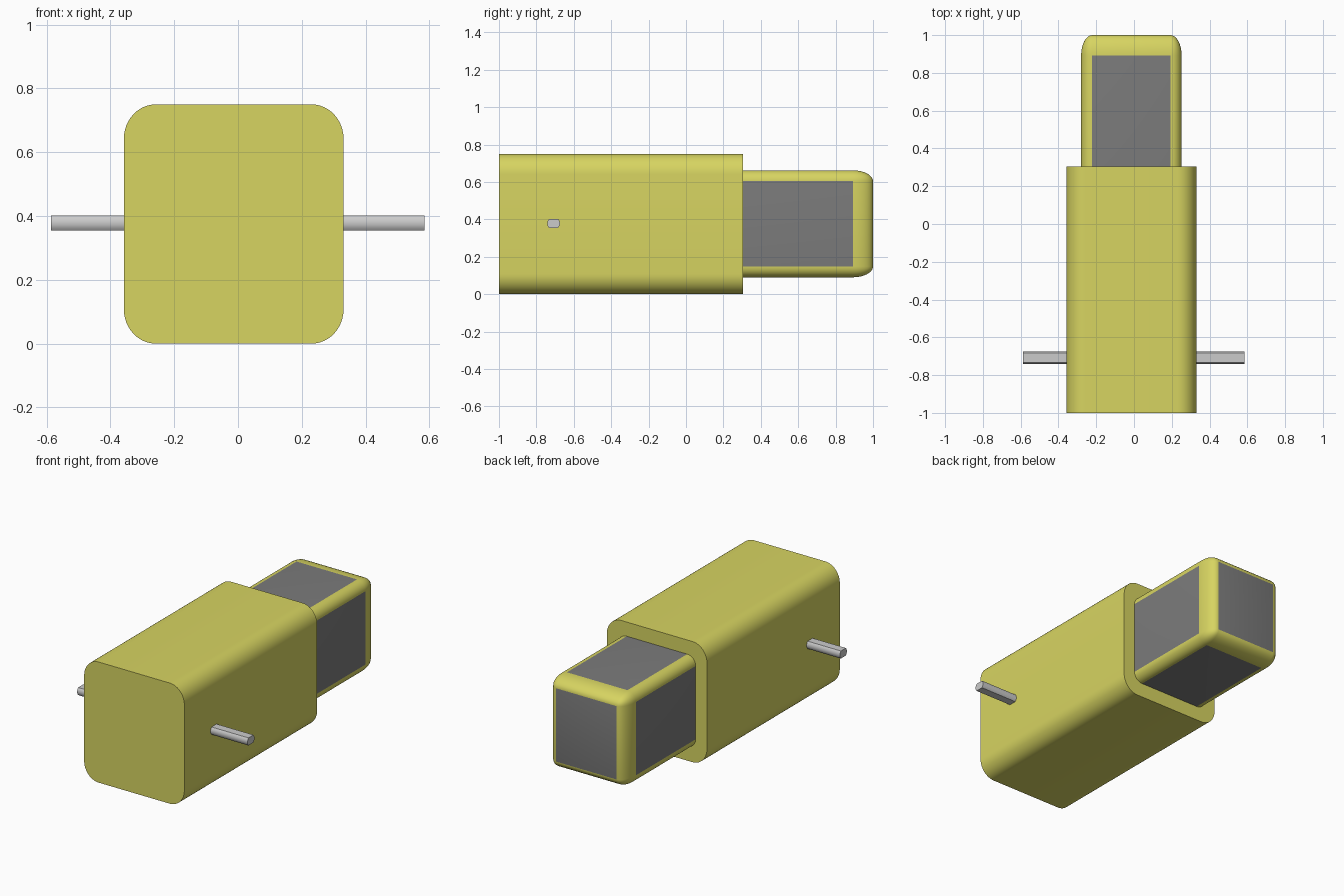
import bpy, bmesh, math
from mathutils import Matrix, Vector

if "Cube" in bpy.data.objects:
    bpy.data.objects.remove(bpy.data.objects["Cube"])


def material(name, rgb):
    m = bpy.data.materials.new(name)
    m.diffuse_color = (*rgb, 1)
    m.use_nodes = True
    m.node_tree.nodes["Principled BSDF"].inputs["Base Color"].default_value = m.diffuse_color
    return m


yellow = material("yellow_plastic", (0.68, 0.66, 0.12))
dark = material("dark_metal", (0.2, 0.2, 0.2))


def finish(name, bm, mats=(), angle=40):
    bmesh.ops.recalc_face_normals(bm, faces=bm.faces[:])
    me = bpy.data.meshes.new(name)
    bm.to_mesh(me)
    bm.free()
    ob = bpy.data.objects.new(name, me)
    bpy.context.collection.objects.link(ob)
    for m in mats:
        me.materials.append(m)
    bpy.ops.object.select_all(action='DESELECT')
    ob.select_set(True)
    bpy.context.view_layer.objects.active = ob
    bpy.ops.object.shade_smooth_by_angle(angle=math.radians(angle))
    return ob


def rounded_box(lo, hi, radii, lengthwise_only, segments):
    """Bevel a box in radius units, then scale it so the rounding is elliptical."""
    lo, hi, r = Vector(lo), Vector(hi), Vector(radii)
    bm = bmesh.new()
    size = [(hi[i] - lo[i]) / r[i] for i in range(3)]
    bmesh.ops.create_cube(bm, size=1, matrix=Matrix.Diagonal((*size, 1)))
    edges = [e for e in bm.edges if not lengthwise_only
             or abs(e.verts[0].co.y - e.verts[1].co.y) > 0.01]
    bmesh.ops.bevel(bm, geom=edges, offset=1, segments=segments,
                    profile=0.5, affect='EDGES')
    bm.transform(Matrix.Translation((lo + hi) / 2) @ Matrix.Diagonal((*r, 1)))
    return bm


# gearbox housing
finish("gearbox_housing",
       rounded_box((-0.358, -1, 0), (0.331, 0.305, 0.75), (0.1, 0.1, 0.108), True, 12),
       [yellow])

# motor: yellow rounded edges, dark flat panels
bm = rounded_box((-0.28, -0.03, 0.09), (0.252, 1, 0.662), (0.058, 0.108, 0.058), False, 8)
for f in sorted(bm.faces, key=lambda f: f.calc_area())[-6:]:
    f.material_index = 1
finish("motor", bm, [yellow, dark])

# axle with two flats, one stub on each side
R, FLAT, N = 0.034, 0.0235, 6
a = math.asin(FLAT / R)
half = [(R * math.cos(t), R * math.sin(t))
        for t in (-a + 2 * a * i / N for i in range(N + 1))]
profile = half + [(-y, -z) for y, z in half]
for name, x0, x1 in (("left_axle", -0.587, -0.34), ("right_axle", 0.31, 0.585)):
    bm = bmesh.new()
    f = bm.faces.new([bm.verts.new((x0, -0.708 + y, 0.378 + z)) for y, z in profile])
    ext = bmesh.ops.extrude_face_region(bm, geom=[f], use_keep_orig=True)
    bmesh.ops.translate(bm, vec=(x1 - x0, 0, 0),
                        verts=[v for v in ext["geom"] if isinstance(v, bmesh.types.BMVert)])
    finish(name, bm)
